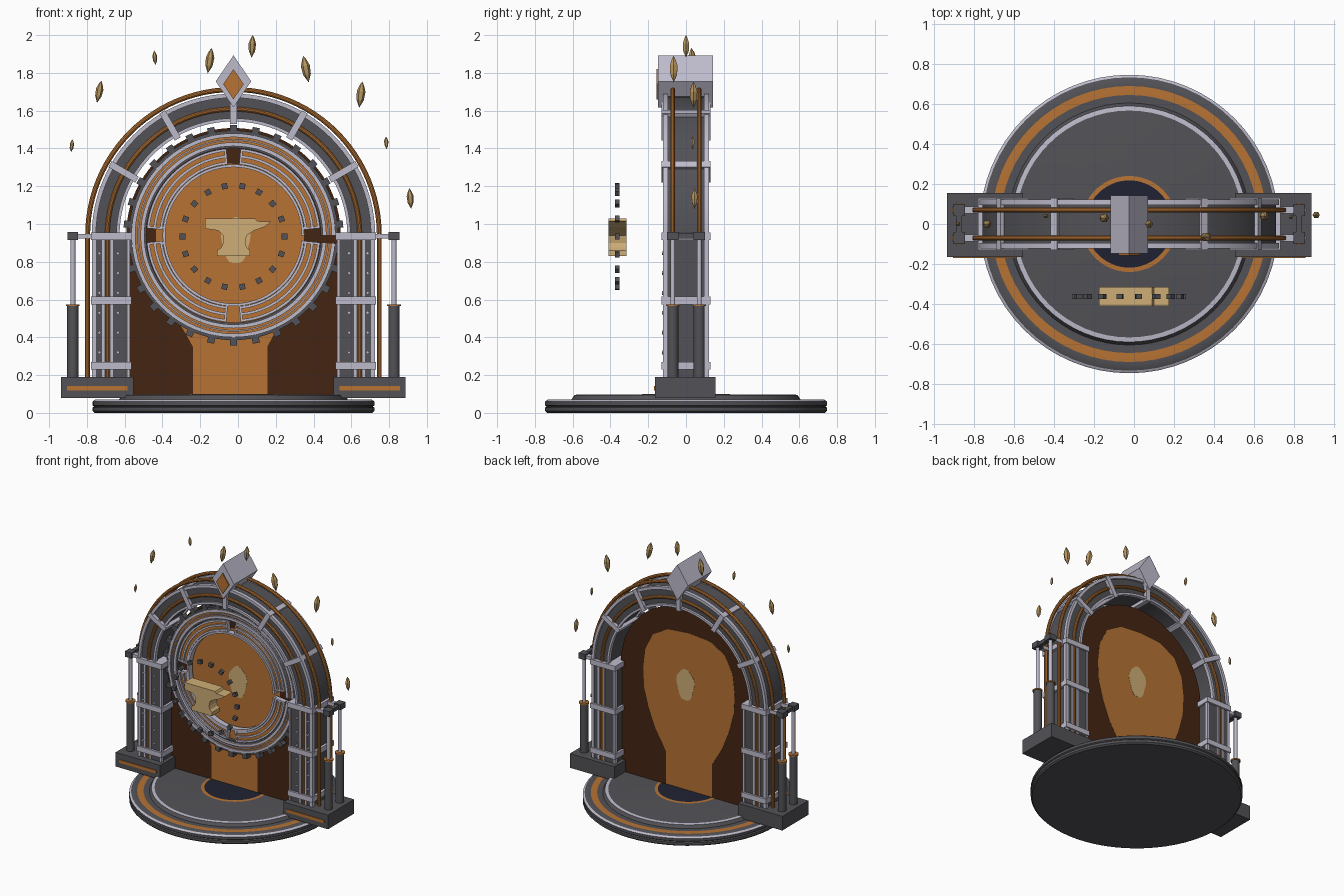
import bpy, bmesh, math
from mathutils import Matrix, Vector

if "Cube" in bpy.data.objects:
    bpy.data.objects.remove(bpy.data.objects["Cube"], do_unlink=True)

CX, CZ = -0.024, 0.94   # arch centre
PI = math.pi


def material(name, r, g, b):
    m = bpy.data.materials.new(name)
    m.use_nodes = True
    m.diffuse_color = (r, g, b, 1)
    m.node_tree.nodes["Principled BSDF"].inputs["Base Color"].default_value = (r, g, b, 1)
    return m


IRON = material("dark iron", .085, .085, .095)
SILVER = material("pale silver", .52, .5, .6)
COPPER = material("copper", .47, .17, .034)
BROWN = material("deep brown", .056, .018, .006)
NAVY = material("dark navy", .014, .016, .032)
TAN = material("light tan", .62, .42, .18)
SHARD = material("ochre shard", .48, .31, .12)


def finish(name, bm, mats, smooth=False):
    bmesh.ops.recalc_face_normals(bm, faces=bm.faces)
    me = bpy.data.meshes.new(name)
    bm.to_mesh(me)
    bm.free()
    for m in mats:
        me.materials.append(m)
    ob = bpy.data.objects.new(name, me)
    bpy.context.collection.objects.link(ob)
    if smooth:
        bpy.ops.object.select_all(action="DESELECT")
        ob.select_set(True)
        bpy.context.view_layer.objects.active = ob
        bpy.ops.object.shade_smooth_by_angle(angle=math.radians(35))
    return ob


def boxes(name, places, mat):
    """places: (x, y, z, sx, sy, sz, turn about y)"""
    bm = bmesh.new()
    for x, y, z, sx, sy, sz, turn in places:
        mtx = (Matrix.Translation((CX + x, y, z)) @ Matrix.Rotation(-turn, 4, "Y")
               @ Matrix.Diagonal((sx, sy, sz, 1)))
        bmesh.ops.create_cube(bm, size=1, matrix=mtx)
    return finish(name, bm, [mat])


def prism(name, outline, y0, y1, mat):
    bm = bmesh.new()
    face = bm.faces.new([bm.verts.new((CX + x, y0, z)) for x, z in outline])
    ext = bmesh.ops.extrude_face_region(bm, geom=[face])["geom"]
    bmesh.ops.translate(bm, vec=(0, y1 - y0, 0),
                        verts=[v for v in ext if isinstance(v, bmesh.types.BMVert)])
    bm.faces.new([v for v in reversed(face.verts)]) if not face.is_valid else None
    return finish(name, bm, [mat])


def lathe(name, profile, mats, centre=(0, 0, 0), sides=64, tilt=0, smooth=True):
    """profile: (radius, height, material index of the next segment)"""
    bm = bmesh.new()
    rot = Matrix.Translation(Vector(centre) + Vector((CX, 0, 0))) @ Matrix.Rotation(tilt, 4, "Y")
    rings = []
    for r, z, _ in profile:
        angles = [2 * PI * i / sides for i in range(sides)] if r else [0]
        rings.append([bm.verts.new(rot @ Vector((r * math.cos(a), r * math.sin(a), z)))
                      for a in angles])
    for k in range(len(rings) - 1):
        a, b = rings[k], rings[k + 1]
        for i in range(sides):
            j = (i + 1) % sides
            quad = [a[i % len(a)], a[j % len(a)], b[j % len(b)], b[i % len(b)]]
            f = bm.faces.new(list(dict.fromkeys(quad)))
            f.material_index = profile[k][2]
    return finish(name, bm, mats, smooth)


def arc_path(a0, a1, n):
    return [(CZ, math.cos(a0 + (a1 - a0) * i / n), math.sin(a0 + (a1 - a0) * i / n))
            for i in range(n + 1)]


def sweep(name, section, path, mat, closed=False):
    """Sweep a (radius, y) section along a path of (z, radial x, radial z)."""
    bm = bmesh.new()
    rows = [[bm.verts.new((CX + nx * r, y, z + nz * r)) for r, y in section]
            for z, nx, nz in path]
    n = len(section)
    for k in range(len(rows) if closed else len(rows) - 1):
        a, b = rows[k], rows[(k + 1) % len(rows)]
        for i in range(n):
            j = (i + 1) % n
            bm.faces.new((a[i], a[j], b[j], b[i]))
    if not closed:
        bm.faces.new(rows[0])
        bm.faces.new(rows[-1])
    return finish(name, bm, [mat], True)


def rect(r0, r1, y0, y1):
    return [(r0, y0), (r1, y0), (r1, y1), (r0, y1)]


def round_section(r, y, rad, n=10):
    return [(r + rad * math.cos(2 * PI * i / n), y + rad * math.sin(2 * PI * i / n))
            for i in range(n)]


HALF = arc_path(0, PI, 48)
ARCH = [(0.19, 1, 0)] + HALF + [(0.19, -1, 0)]
CIRCLE = arc_path(0, 2 * PI, 80)[:-1]

# Round platform with inlaid rings and a dark pool
lathe("platform", [(0, 0, 0), (.735, 0, 0), (.746, .01, 0), (.746, .028, 0), (.738, .034, 0),
                   (.746, .04, 0), (.746, .06, 1), (.733, .07, 0), (.69, .072, 2), (.645, .072, 0),
                   (.605, .072, 0), (.59, .095, 1), (.567, .098, 0), (.24, .098, 2),
                   (.218, .1, 3), (0, .1, 3)], [IRON, SILVER, COPPER, NAVY])

# Arch body, edge rails and copper piping
sweep("arch_body", rect(.615, .735, -.105, .105), ARCH, IRON)
for side, y in (("front", -.108), ("back", .108)):
    sweep("inner_rail_" + side, rect(.603, .62, y - .014, y + .014), HALF, SILVER)
    sweep("outer_rail_" + side, rect(.728, .75, y - .014, y + .014), ARCH, SILVER)
    sweep("middle_pipe_" + side, round_section(.668, y, .012), ARCH, COPPER)
    sweep("outer_pipe_" + side, round_section(.772, .07 if y > 0 else -.07, .013), ARCH, COPPER)

# Silver clamps round the arch and the legs
clamps = [(.672 * math.cos(a), 0, CZ + .672 * math.sin(a), .165, .262, .036, a)
          for a in (PI / 6, PI / 3, PI / 2, 2 * PI / 3, 5 * PI / 6)]
clamps += [(s * .648, 0, z, .215, .262, .04, 0) for s in (-1, 1) for z in (.25, .595, .935)]
boxes("arch_clamps", clamps, SILVER)

# Legs, footings and pistons, mirrored
for s, side in ((1, "left"), (-1, "right")):
    boxes(side + "_leg", [(s * .643, 0, .565, .17, .23, .75, 0)], IRON)
    boxes(side + "_leg_trims", [(s * r, y, .565, .014, .028, .75, 0)
                                for r in (.555, .645, .69) for y in (-.108, .108)], SILVER)
    boxes(side + "_footing", [(s * .721, -.004, .134, .382, .32, .11, 0)], IRON)
    boxes(side + "_footing_inlay", [(s * .721, -.166, .131, .32, .008, .024, 0)], COPPER)
    boxes(side + "_rivets", [(s * r, -.119, .32 + .105 * k, .014, .014, .014, PI / 4)
                             for r in (.612, .71) for k in range(6)], SILVER)
    boxes(side + "_piston_brackets", [(s * .795, y, .935, .09, .035, .025, 0)
                                      for y in (-.07, .07)], SILVER)
    boxes(side + "_piston_caps", [(s * .85, y, .937, .056, .06, .042, 0) for y in (-.07, .07)]
          + [(s * .85, 0, .937, .03, .12, .03, 0)], IRON)
    for y, end in ((-.07, "front"), (.07, "back")):
        tag = side + "_" + end
        at = (s * .85, y, 0)
        lathe(tag + "_piston", [(0, .18, 0), (.03, .18, 0), (.03, .565, 1), (.036, .565, 1),
                                (.036, .575, 1), (.013, .575, 2), (.013, .93, 2), (0, .93, 2)],
              [IRON, COPPER, SILVER], at, 14)

# Keystone with a copper diamond
diamond = [(0, -1), (.68, 0), (0, 1), (-.68, 0)]
prism("keystone", [(x * .138, 1.755 + z * .138) for x, z in diamond], -.148, .142, SILVER)
prism("keystone_diamond", [(x * .08, 1.74 + z * .08) for x, z in diamond], -.157, -.147, COPPER)

# Portal sheet with its glowing shape and bright heart
sheet = [(-.555, .09), (.555, .09)] + [(.568 * nx, CZ + .568 * nz) for _, nx, nz in HALF]
prism("portal_sheet", sheet, .018, .022, BROWN)
edge = [(.197, .095), (.197, .35), (.235, .42), (.285, .5), (.345, .65), (.385, .8), (.393, .95),
        (.375, 1.1), (.31, 1.23), (.18, 1.305)]
glow = edge + [(0, 1.32)] + [(-x, z) for x, z in reversed(edge)]
prism("portal_glow", [(x - .018, z) for x, z in glow], .0165, .0235, COPPER)
heart = []
for i in range(24):
    a = 2 * PI * i / 24
    k = 1 + .05 * math.sin(5 * a)
    heart.append((.012 + .075 * k * math.cos(a) * (1 + .15 * math.sin(a)),
                  .91 + .122 * k * math.sin(a)))
prism("portal_heart", heart, .0153, .0247, TAN)

# Gear ring inside the arch
for r, w in ((.53, .01), (.505, .004), (.482, .01), (.368, .007)):
    sweep("silver_hoop", rect(r - w, r + w, -.055, -.01), CIRCLE, SILVER)
sweep("outer_gear_rim", rect(.536, .555, -.045, -.01), CIRCLE, IRON)
sweep("copper_hoop", rect(.488, .525, -.045, -.015), CIRCLE, COPPER)
sweep("dark_hoop", rect(.462, .475, -.04, -.015), CIRCLE, IRON)
gap = math.radians(5.5)
for q in range(4):
    path = arc_path(q * PI / 2 + gap, (q + 1) * PI / 2 - gap, 18)
    sweep("inner_arc_plate", rect(.376, .458, -.04, -.015), path, COPPER)
    for r in (.384, .419, .453):
        sweep("inner_arc_edge", rect(r - .007, r + .007, -.052, -.012), path, SILVER)
boxes("inner_arc_ends", [(.418 * math.cos(a), -.032, CZ + .418 * math.sin(a), .084, .04, .012, a)
                         for q in range(4) for a in (q * PI / 2 - gap, q * PI / 2 + gap)], SILVER)
boxes("gear_teeth", [(.562 * math.cos(a), -.03, CZ + .562 * math.sin(a), .042, .045, .038, a)
                     for a in (PI / 2 + 2 * PI * k / 30 for k in range(30))], IRON)

# Floating ring of small blocks
boxes("floating_blocks", [(.27 * math.cos(a), -.363, .934 + .27 * math.sin(a), .03, .024, .03, a)
                          for a in (2 * PI * k / 18 for k in range(18))], IRON)

# Floating anvil
anvil = [(-.15, 1.03), (.115, 1.03), (.125, 1.015), (.198, 1.012), (.165, .985), (.11, .965),
         (.07, .94), (.062, .9), (.07, .875), (.088, .86), (.088, .83), (-.088, .83), (-.088, .86),
         (-.066, .875), (-.054, .9), (-.056, .94), (-.08, .965), (-.15, .975)]
prism("anvil", anvil, -.41, -.315, TAN)

# Floating shards: x, y, z, half height, tilt
shards = [(-.735, 0, 1.7, .06, .2), (-.44, .04, 1.88, .038, -.1), (-.15, .03, 1.865, .068, .15),
          (.075, 0, 1.94, .06, .05), (.36, -.065, 1.82, .072, -.2), (.65, .04, 1.685, .07, .12),
          (.785, .035, 1.43, .034, -.05), (-.88, 0, 1.415, .034, .1), (.912, .045, 1.135, .055, -.08)]
for x, y, z, h, tilt in shards:
    w = h * .33
    lathe("shard", [(0, -h, 0), (w * .85, -h * .4, 0), (w, h * .25, 0), (w * .5, h * .7, 0), (0, h, 0)],
          [SHARD], (x - CX, y, z), 6, tilt, False)
